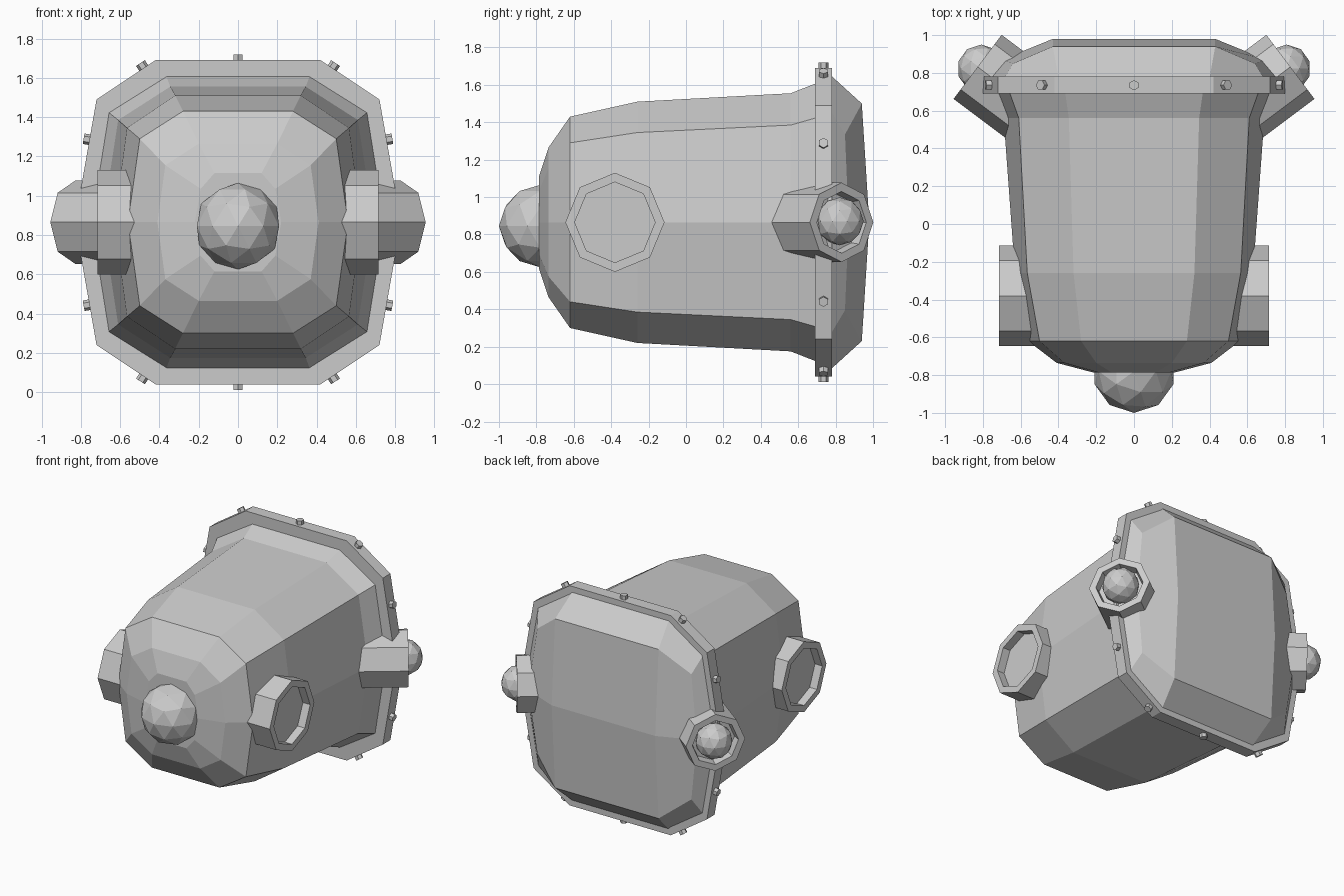
import bpy, bmesh, math
from mathutils import Vector

if "Cube" in bpy.data.objects:
    bpy.data.objects.remove(bpy.data.objects["Cube"])

CZ = 0.865  # height of the central axis


def finish(name, bm):
    bmesh.ops.recalc_face_normals(bm, faces=bm.faces)
    me = bpy.data.meshes.new(name)
    bm.to_mesh(me)
    bm.free()
    ob = bpy.data.objects.new(name, me)
    bpy.context.collection.objects.link(ob)
    return ob


def ring(bm, top, corner, mid):
    """Ten-sided section from (x, y, z offset) of the upper right quarter."""
    q = [top, corner, mid]
    right = q + [(x, y, -z) for x, y, z in (corner, top)]
    pts = right + [(-x, y, z) for x, y, z in reversed(right)]
    return [bm.verts.new((x, y, CZ + z)) for x, y, z in pts]


def flat(bm, y, a, h, w, c, m):
    return ring(bm, (a, y, h), (w, y, c), (m, y, 0))


def bridge(bm, r1, r2):
    n = len(r1)
    for i in range(n):
        j = (i + 1) % n
        bm.faces.new((r1[i], r1[j], r2[j], r2[i]))


def loft(name, sections):
    bm = bmesh.new()
    rings = [flat(bm, *s) for s in sections]
    for r1, r2 in zip(rings, rings[1:]):
        bridge(bm, r1, r2)
    bm.faces.new(rings[0])
    bm.faces.new(rings[-1])
    return finish(name, bm)


def tube(name, end, axis, length, profile, sides=8):
    """Turned part: profile is (radius, depth back from the outer end)."""
    axis = Vector(axis).normalized()
    u = Vector((0, 0, 1))
    if abs(axis.z) > 0.9:
        u = Vector((0, 1, 0))
    v = axis.cross(u).normalized()
    u = v.cross(axis)
    bm = bmesh.new()
    rings = []
    for r, d in [(profile[0][0], length)] + profile:
        o = Vector(end) - axis * d
        rings.append([bm.verts.new(o + r * (u * math.cos(t) + v * math.sin(t)))
                      for t in (2 * math.pi * i / sides for i in range(sides))])
    for r1, r2 in zip(rings, rings[1:]):
        bridge(bm, r1, r2)
    bm.faces.new(rings[0])
    bm.faces.new(rings[-1])
    return finish(name, bm)


def ball(name, loc, r):
    bm = bmesh.new()
    bmesh.ops.create_icosphere(bm, subdivisions=2, radius=r)
    bmesh.ops.translate(bm, verts=bm.verts, vec=loc)
    return finish(name, bm)


# Hull: y, top half width, top height, corner x, corner height, middle x
loft("hull", [
    (-0.785, 0.12, 0.25, 0.19, 0.17, 0.22),
    (-0.735, 0.20, 0.40, 0.37, 0.29, 0.41),
    (-0.62, 0.28, 0.565, 0.50, 0.425, 0.56),
    (-0.26, 0.32, 0.645, 0.565, 0.48, 0.63),
    (0.56, 0.345, 0.69, 0.61, 0.52, 0.69),
    (0.70, 0.365, 0.745, 0.66, 0.56, 0.75)])

# Flange around the rear
outline = (0.42, 0.825, 0.72, 0.625, 0.83)
loft("flange", [(0.69,) + outline, (0.78,) + outline])

# Domed rear cover
bm = bmesh.new()
a = flat(bm, 0.775, 0.40, 0.785, 0.685, 0.595, 0.79)
b = ring(bm, (0.43, 0.94, 0.635), (0.64, 0.85, 0.47), (0.70, 0.87, 0))
bridge(bm, a, b)
cr = bm.verts.new((0.43, 0.98, CZ))
cl = bm.verts.new((-0.43, 0.98, CZ))
for f in ((b[0], b[1], b[2], cr), (cr, b[2], b[3], b[4]), (b[4], b[5], cl, cr),
          (b[5], b[6], b[7], cl), (cl, b[7], b[8], b[9]), (b[9], b[0], cr, cl)):
    bm.faces.new(f)
finish("rear_cover", bm)

# Nose ball
ball("nose_ball", (0, -0.78, 0.845), 0.22)

# Side portholes and angled rear lamps
for s, side in ((1, "right"), (-1, "left")):
    tube(f"porthole_{side}", (s * 0.715, -0.38, CZ), (s, 0, 0), 0.19,
         [(0.265, 0), (0.215, 0), (0.215, 0.06)])
    tube(f"lamp_housing_{side}", (s * 0.828, 0.832, CZ), (s * 0.8, 0.6, 0), 0.34,
         [(0.212, 0), (0.165, 0), (0.155, 0.06)])
    ball(f"lamp_ball_{side}", (s * 0.808, 0.822, CZ + 0.005), 0.128)

# Hexagonal bolts around the flange: x, z offset, outward normal
for x, z, nx, nz in ((0, 0.825, 0, 1), (0.48, 0.785, 0.55, 0.83),
                     (0.756, 0.42, 0.985, 0.17)):
    for sx in ((1, -1) if x else (1,)):
        for sz in (1, -1):
            n = Vector((sx * nx, 0, sz * nz)).normalized()
            p = Vector((sx * x, 0.735, CZ + sz * z)) + n * 0.03
            tube("flange_bolt", p, n, 0.05, [(0.027, 0)], 6)
